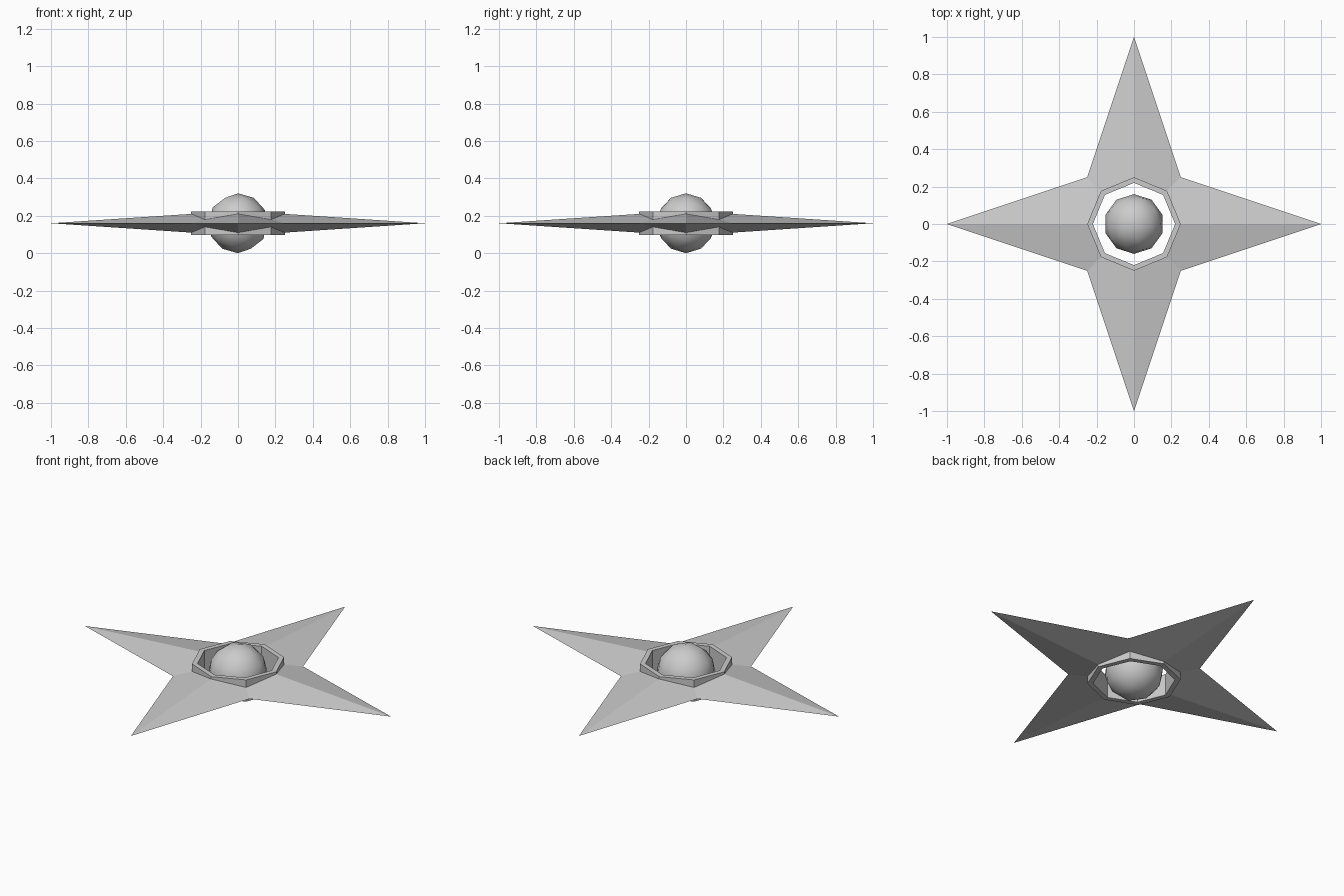
import bpy
import bmesh
from math import sin, cos, pi

if "Cube" in bpy.data.objects:
    bpy.data.objects.remove(bpy.data.objects["Cube"])

MID = 0.16       # height of the symmetry plane
RING_OUT, RING_IN, RING_HALF = 0.25, 0.22, 0.064
APEX = 0.0667    # virtual peak of the star pyramid above the plane


def add_object(name, bm):
    bmesh.ops.recalc_face_normals(bm, faces=bm.faces)
    mesh = bpy.data.meshes.new(name)
    bm.to_mesh(mesh)
    bm.free()
    obj = bpy.data.objects.new(name, mesh)
    bpy.context.collection.objects.link(obj)
    obj.location.z = MID
    return obj


def loop(bm, radii, heights):
    """Eight-sided loop with alternating radii and heights."""
    return [bm.verts.new((radii[i % 2] * cos(i * pi / 4),
                          radii[i % 2] * sin(i * pi / 4),
                          heights[i % 2])) for i in range(8)]


def bridge(bm, a, b):
    for i in range(8):
        j = (i + 1) % 8
        bm.faces.new((a[i], a[j], b[j], b[i]))


# four-pointed star blade: double pyramid with an octagonal hole
bm = bmesh.new()
tip, notch = 1.0, 0.25 * 2 ** 0.5
hole = 0.24
h = (APEX * (1 - hole / tip), APEX * (1 - hole / notch))
rim = loop(bm, (tip, notch), (0, 0))
top = loop(bm, (hole, hole), h)
bottom = loop(bm, (hole, hole), (-h[0], -h[1]))
bridge(bm, rim, top)
bridge(bm, top, bottom)
bridge(bm, bottom, rim)
add_object("star_blade", bm)

# octagonal collar around the hole
bm = bmesh.new()
loops = [loop(bm, (r, r), (z, z)) for r, z in (
    (RING_OUT, -RING_HALF), (RING_OUT, RING_HALF),
    (RING_IN, RING_HALF), (RING_IN, -RING_HALF))]
for k in range(4):
    bridge(bm, loops[k], loops[(k + 1) % 4])
add_object("collar_ring", bm)

# floating core ball
bm = bmesh.new()
bmesh.ops.create_icosphere(bm, subdivisions=2, radius=0.16)
for f in bm.faces:
    f.smooth = True
add_object("core_ball", bm)
